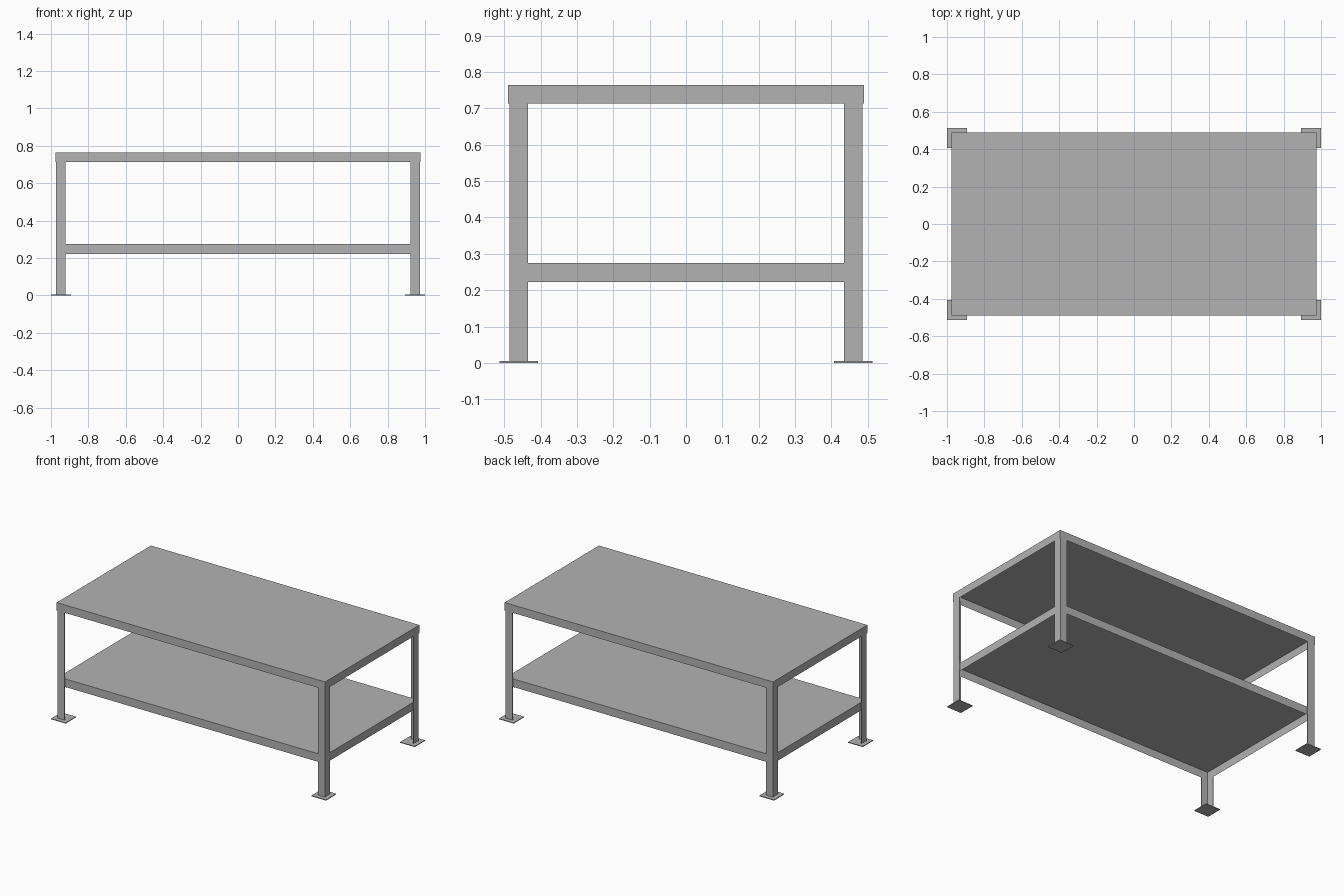
import bpy
import bmesh

cube = bpy.data.objects.get("Cube")
if cube:
    bpy.data.objects.remove(cube, do_unlink=True)

steel = bpy.data.materials.new("grey steel")
steel.use_nodes = True
GREY = (0.45, 0.45, 0.45, 1)
steel.diffuse_color = GREY
steel.node_tree.nodes["Principled BSDF"].inputs["Base Color"].default_value = GREY

SHEET = 0.004            # sheet metal thickness
LEG_X, LEG_Y = 0.972, 0.486   # outer corner of the legs
LEG_W = 0.051
FOOT_W, FOOT_H = 0.106, 0.005


def finish(name, bm):
    bmesh.ops.recalc_face_normals(bm, faces=bm.faces)
    mesh = bpy.data.meshes.new(name)
    bm.to_mesh(mesh)
    bm.free()
    mesh.materials.append(steel)
    obj = bpy.data.objects.new(name, mesh)
    bpy.context.collection.objects.link(obj)
    return obj


def prism(name, outline, z0, z1):
    """Extrude a flat outline from z0 up to z1."""
    bm = bmesh.new()
    face = bm.faces.new([bm.verts.new((x, y, z0)) for x, y in outline])
    out = bmesh.ops.extrude_face_region(bm, geom=[face])
    top = [v for v in out["geom"] if isinstance(v, bmesh.types.BMVert)]
    bmesh.ops.translate(bm, verts=top, vec=(0, 0, z1 - z0))
    return finish(name, bm)


def tray(name, hx, hy, z0, z1):
    """Sheet with its four edges folded down, hollow underneath."""
    bm = bmesh.new()
    bmesh.ops.create_cube(bm, size=1)
    for v in bm.verts:
        v.co = (v.co.x * 2 * hx, v.co.y * 2 * hy, z1 if v.co.z > 0 else z0)
    bm.normal_update()
    under = [f for f in bm.faces if f.normal.z < -0.5]
    bmesh.ops.inset_region(bm, faces=under, thickness=SHEET, use_even_offset=True)
    bmesh.ops.translate(bm, verts=under[0].verts, vec=(0, 0, z1 - z0 - SHEET))
    return finish(name, bm)


# Top sits over the legs, shelf fits inside them
tray("table_top", LEG_X + SHEET, LEG_Y + SHEET, 0.713, 0.765)
tray("lower_shelf", LEG_X - SHEET, LEG_Y - SHEET, 0.222, 0.275)

# Angle-iron legs open inward, each on a square foot plate
for sx, side in ((1, "left"), (-1, "right")):
    for sy, end in ((-1, "front"), (1, "back")):
        angle = [(0, 0), (LEG_W, 0), (LEG_W, SHEET), (SHEET, SHEET),
                 (SHEET, LEG_W), (0, LEG_W)]
        prism(f"leg_{end}_{side}",
              [(sx * (LEG_X - a), sy * (LEG_Y - b)) for a, b in angle],
              FOOT_H, 0.765 - SHEET)
        cx, cy = LEG_X - LEG_W / 2, LEG_Y - LEG_W / 2
        h = FOOT_W / 2
        prism(f"foot_{end}_{side}",
              [(sx * (cx + a), sy * (cy + b))
               for a, b in ((-h, -h), (h, -h), (h, h), (-h, h))],
              0, FOOT_H)
